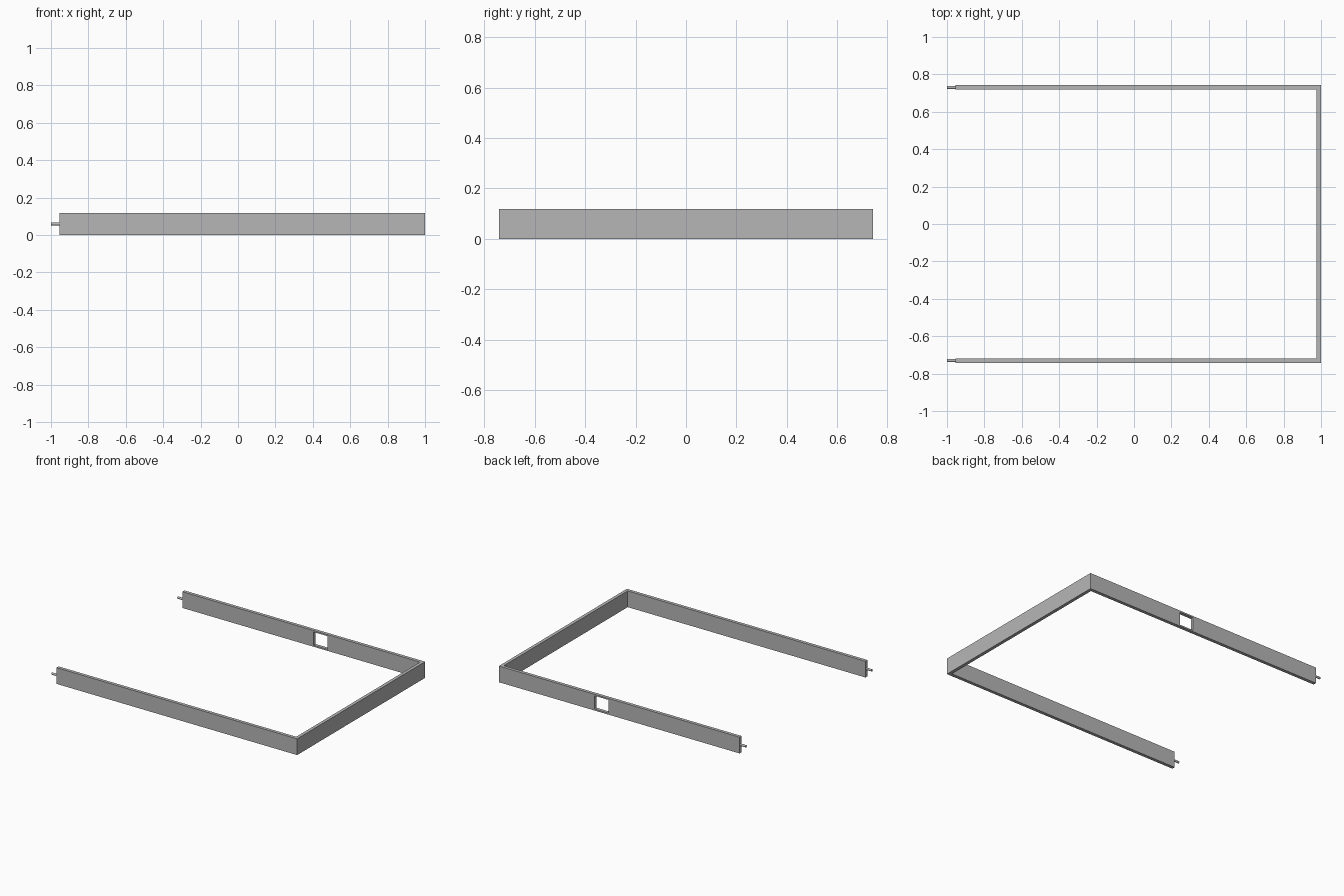
import bpy
import math
from mathutils import Vector

cube = bpy.data.objects.get("Cube")
if cube:
    bpy.data.objects.remove(cube, do_unlink=True)

HALF_Y = 0.742      # outer half width of the frame
THICK = 0.024       # rail thickness
HEIGHT = 0.119      # rail height
RAIL_END = -0.955   # free end of the side rails

grey = bpy.data.materials.new("grey metal")
grey.use_nodes = True
colour = (0.47, 0.47, 0.47, 1)
grey.diffuse_color = colour
grey.node_tree.nodes["Principled BSDF"].inputs["Base Color"].default_value = colour


def box(name, low, high):
    low, high = Vector(low), Vector(high)
    bpy.ops.mesh.primitive_cube_add(size=1, location=(low + high) / 2)
    obj = bpy.context.object
    obj.name = name
    obj.scale = high - low
    bpy.ops.object.transform_apply(location=False, rotation=False, scale=True)
    obj.data.materials.append(grey)
    return obj


# Side rails, each with a round pin on its free end
rails = {}
for side, sign in (("front", -1), ("back", 1)):
    inner, outer = sorted((sign * (HALF_Y - THICK), sign * HALF_Y))
    rails[side] = box(side + "_rail", (RAIL_END, inner, 0), (1, outer, HEIGHT))

    bpy.ops.mesh.primitive_cylinder_add(
        vertices=16, radius=0.008, depth=0.055,
        location=(-0.9725, sign * (HALF_Y - THICK / 2), HEIGHT / 2),
        rotation=(0, math.pi / 2, 0))
    pin = bpy.context.object
    pin.name = side + "_pin"
    pin.data.materials.append(grey)
    bpy.ops.object.shade_smooth_by_angle()

# Cross bar joining the rails
box("cross_bar", (1 - THICK, THICK - HALF_Y, 0), (1, HALF_Y - THICK, HEIGHT))

# Rectangular window through the back rail
cutter = box("window_cutter", (0.11, HALF_Y - 0.1, 0.011), (0.225, HALF_Y + 0.1, 0.108))
cutter.hide_render = True
rail = rails["back"]
cut = rail.modifiers.new("window", "BOOLEAN")
cut.operation = "DIFFERENCE"
cut.solver = "EXACT"
cut.object = cutter
bpy.context.view_layer.objects.active = rail
bpy.ops.object.modifier_apply(modifier=cut.name)
bpy.data.objects.remove(cutter, do_unlink=True)
